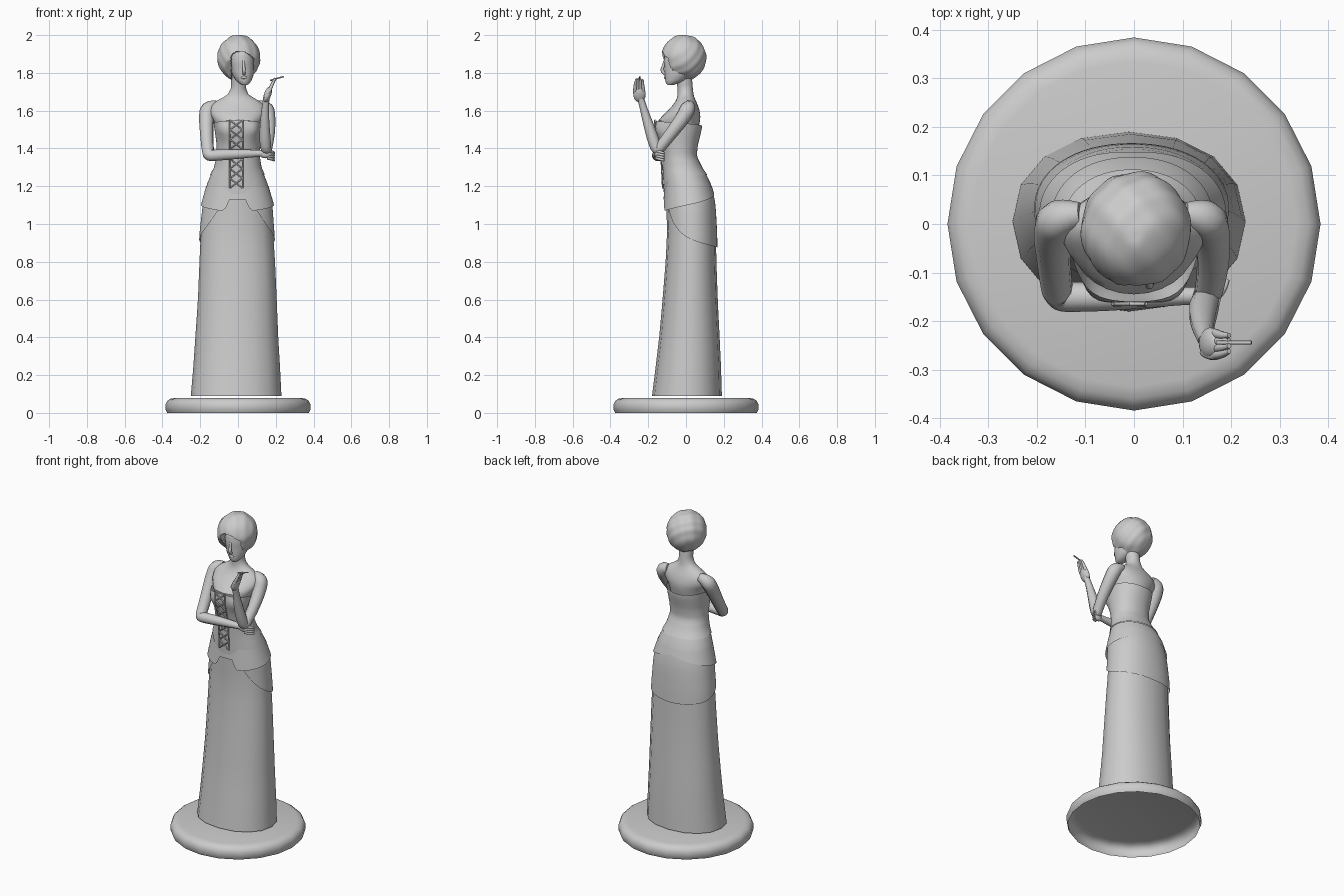
import bpy, bmesh
from math import sin, cos, pi, exp, copysign
from mathutils import Vector

if "Cube" in bpy.data.objects:
    bpy.data.objects.remove(bpy.data.objects["Cube"])


def finish(name, bm, angle=0.7):
    bmesh.ops.recalc_face_normals(bm, faces=bm.faces)
    me = bpy.data.meshes.new(name)
    bm.to_mesh(me)
    bm.free()
    ob = bpy.data.objects.new(name, me)
    bpy.context.collection.objects.link(ob)
    bpy.ops.object.select_all(action='DESELECT')
    ob.select_set(True)
    bpy.context.view_layer.objects.active = ob
    bpy.ops.object.shade_smooth_by_angle(angle=angle)
    return ob


def section(rows, z):
    """Interpolate (z, x0, x1, y0, y1) rows at a height."""
    z = min(max(z, rows[0][0]), rows[-1][0])
    for a, b in zip(rows, rows[1:]):
        if z <= b[0]:
            f = (z - a[0]) / (b[0] - a[0])
            return [p + (q - p) * f for p, q in zip(a[1:], b[1:])]


def shell(name, rows, lo, hi, nz, n, off=0.0, power=0.93, cap=False):
    """Skin around a body profile; hems lo/hi and offset may vary with angle (0 = front)."""
    val = lambda v, *a: v(*a) if callable(v) else v
    bm = bmesh.new()
    rings = []
    for k in range(nz + 1):
        ring = []
        for i in range(n):
            t = 2 * pi * i / n
            t = t - 2 * pi if t > pi else t
            z0, z1 = val(lo, abs(t)), val(hi, abs(t))
            z = z0 + (z1 - z0) * k / nz
            x0, x1, y0, y1 = section(rows, z)
            o = val(off, abs(t), z)
            s, c = [copysign(abs(v) ** power, v) for v in (sin(t), cos(t))]
            ring.append(bm.verts.new(((x0 + x1) / 2 + ((x1 - x0) / 2 + o) * s,
                                      (y0 + y1) / 2 - ((y1 - y0) / 2 + o) * c, z)))
        rings.append(ring)
    for a, b in zip(rings, rings[1:]):
        for i in range(n):
            j = (i + 1) % n
            bm.faces.new((a[i], a[j], b[j], b[i]))
    if cap:
        bm.faces.new(rings[0])
        bm.faces.new(rings[-1])
    return finish(name, bm)


def tubes(name, paths, kind='NURBS', res=3):
    """Tapered round tubes through (x, y, z, radius) points."""
    cu = bpy.data.curves.new(name, 'CURVE')
    cu.dimensions = '3D'
    cu.bevel_depth = 1.0
    cu.bevel_resolution = res
    cu.use_fill_caps = True
    for pts in paths:
        sp = cu.splines.new(kind)
        sp.points.add(len(pts) - 1)
        for p, (x, y, z, r) in zip(sp.points, pts):
            p.co = (x, y, z, 1)
            p.radius = r
        if kind == 'NURBS':
            sp.order_u = 3
            sp.use_endpoint_u = True
            sp.resolution_u = 5
    ob = bpy.data.objects.new(name, cu)
    bpy.context.collection.objects.link(ob)


def ellipsoid(name, center, size, shape=None, sub=3):
    bm = bmesh.new()
    bmesh.ops.create_icosphere(bm, subdivisions=sub, radius=1)
    for v in bm.verts:
        d = v.co.copy()
        v.co = Vector(center) + Vector([a * b for a, b in zip(d, size)])
        if shape:
            shape(v, d)
    return finish(name, bm, 1.0)


# Round base, 20 sides, rounded rim, open underneath
bm = bmesh.new()
prof = [(.375, 0), (.384, .018), (.384, .045), (.375, .063), (.36, .074), (.335, .08)]
rings = [[bm.verts.new((r * sin(pi * i / 10), r * cos(pi * i / 10), z)) for i in range(20)]
         for r, z in prof]
for a, b in zip(rings, rings[1:]):
    for i in range(20):
        bm.faces.new((a[i], a[i - 1], b[i - 1], b[i]))
bm.faces.new(rings[-1])
finish("base", bm)

# Clothed body profile shared by skirt, overskirt, sash and bodice
body = [(.09, -.25, .23, -.18, .19), (.25, -.236, .222, -.16, .185), (.4, -.226, .213, -.142, .178),
        (.6, -.212, .205, -.124, .168), (.8, -.204, .196, -.108, .161), (.95, -.197, .186, -.1, .158),
        (1.1, -.18, .175, -.104, .15), (1.2, -.162, .155, -.108, .13), (1.25, -.142, .135, -.11, .108),
        (1.3, -.116, .114, -.113, .075), (1.36, -.102, .104, -.116, .046), (1.42, -.102, .108, -.13, .052),
        (1.5, -.113, .117, -.15, .072), (1.56, -.122, .124, -.148, .076)]

shell("skirt", body, .09, 1.2, 14, 16)
shell("overskirt", body, lambda t: min(1.13, .87 + .19 * exp((.6 - t) * 1.4)), 1.26, 8, 64, .007)


# Hip sash with a notched front
def sash_hem(t):
    if t < .2:
        return 1.13
    return 1.085 if t < .32 else 1.063 + .1 * (t / pi) ** 1.3


shell("hip_sash", body, sash_hem, 1.2, 4, 64,
      lambda t, z: .007 + .012 * max(0, 1.2 - z) / .13)


# Bodice with pointed front and soft bust
def bodice_off(t, z):
    return .011 + .016 * exp(-((t - .6) / .35) ** 2 - ((z - 1.5) / .045) ** 2)


shell("bodice", body, lambda t: 1.14 + min(.12, .13 * t), lambda t: 1.55 - .03 * t / pi, 14, 48, bodice_off)


# Front lacing: crosses between two side cords
def lace(x, z):
    return (x, section(body, z)[2] - .016, z, .004)


cords, n = [], 7
zs = [1.19 + .36 * k / n for k in range(n + 1)]
for x in (-.043, .024):
    cords.append([lace(x, z) for z in zs])
for a, b in zip(zs, zs[1:]):
    cords += [[lace(-.043, a), lace(.024, b)], [lace(.024, a), lace(-.043, b)]]
tubes("lacing", cords, 'POLY', 1)

# Bare chest, shoulders and neck
skin = [(1.48, -.105, .108, -.13, .06), (1.55, -.13, .13, -.145, .075), (1.58, -.148, .146, -.118, .076),
        (1.615, -.15, .148, -.082, .068), (1.645, -.125, .123, -.058, .056), (1.665, -.088, .088, -.048, .046),
        (1.685, -.054, .056, -.044, .04), (1.72, -.037, .042, -.045, .036), (1.79, -.035, .047, -.058, .03)]
shell("shoulders_and_neck", skin, 1.48, 1.79, 18, 28, 0, 1.0, True)

# Face
face = [(1.736, .02, .05, -.098, -.065), (1.745, .004, .063, -.107, -.04), (1.765, -.014, .074, -.111, 0),
        (1.79, -.03, .083, -.113, .02), (1.82, -.04, .088, -.114, .04), (1.86, -.045, .088, -.118, .05),
        (1.9, -.042, .084, -.114, .05), (1.94, -.02, .06, -.09, .03)]
shell("face", face, 1.736, 1.94, 16, 24, 0, 1.0, True)
tubes("nose", [[(.028, -.112, 1.865, .006), (.03, -.12, 1.84, .007),
                (.032, -.129, 1.808, .01), (.032, -.112, 1.796, .009)]])
ellipsoid("lips", (.032, -.111, 1.776), (.017, .007, .008), sub=2)


# Wavy bobbed hair, hollowed around the face
def hair_shape(v, d):
    wave = 1 + .022 * sin(9 * d.x + 5 * d.z) * sin(8 * d.y - 6 * d.z)
    c = Vector((.004, -.012, 1.88))
    v.co = c + (v.co - c) * wave
    x, y, z = v.co
    z = min(max(z, 1.765), 2.0)
    if z < 1.88:
        y = max(y, -.125 + (1.88 - z) * .75)
    if y < -.01 and abs(x - .024) < .056 and z < 1.91 - 9 * (x - .015) ** 2:
        y = -.01
    v.co = (x, y, z)


ellipsoid("hair", (.004, -.012, 1.88), (.113, .119, .121), hair_shape, 5)

# Folded arm lying across the waist, and its hand
tubes("folded_arm", [[(-.11, .02, 1.63, .025), (-.155, .015, 1.62, .043), (-.168, -.01, 1.57, .041),
                      (-.166, -.07, 1.47, .035), (-.16, -.125, 1.39, .033), (-.155, -.15, 1.362, .031),
                      (-.12, -.15, 1.364, .031), (-.05, -.15, 1.368, .029), (.05, -.148, 1.372, .023),
                      (.11, -.148, 1.374, .018), (.13, -.148, 1.374, .018)]])
ellipsoid("folded_hand", (.145, -.15, 1.372), (.032, .017, .024))
tubes("folded_fingers", [[(.155, -.155, 1.385 - .012 * k, .009), (.182, -.148, 1.384 - .013 * k, .009),
                          (.191, -.115, 1.376 - .013 * k, .006)] for k in range(4)])

# Raised arm, hand and fingers
tubes("raised_arm", [[(.105, .02, 1.63, .025), (.148, .015, 1.62, .042), (.16, -.01, 1.57, .039),
                      (.164, -.07, 1.49, .034), (.157, -.125, 1.42, .03), (.15, -.152, 1.385, .028),
                      (.143, -.172, 1.44, .032), (.141, -.203, 1.54, .026), (.145, -.23, 1.63, .018),
                      (.15, -.24, 1.665, .018)]])
ellipsoid("raised_hand", (.157, -.246, 1.686), (.02, .033, .042),
          lambda v, d: setattr(v.co, 'x', v.co.x + .012 * d.z))
fingers = [[(.167, -.27 + .015 * k, 1.705, .01), (.18, -.27 + .013 * k, 1.742, .009),
            (.196, -.262 + .011 * k, 1.772 - .004 * abs(k - 1), .005)] for k in range(4)]
fingers.append([(.145, -.262, 1.67, .011), (.165, -.28, 1.705, .01), (.185, -.262, 1.74, .006)])
tubes("raised_fingers", fingers)

# Thin stick held between the fingers
tubes("held_stick", [[(.17, -.244, 1.76, .004), (.242, -.244, 1.781, .004)]], 'POLY', 2)
